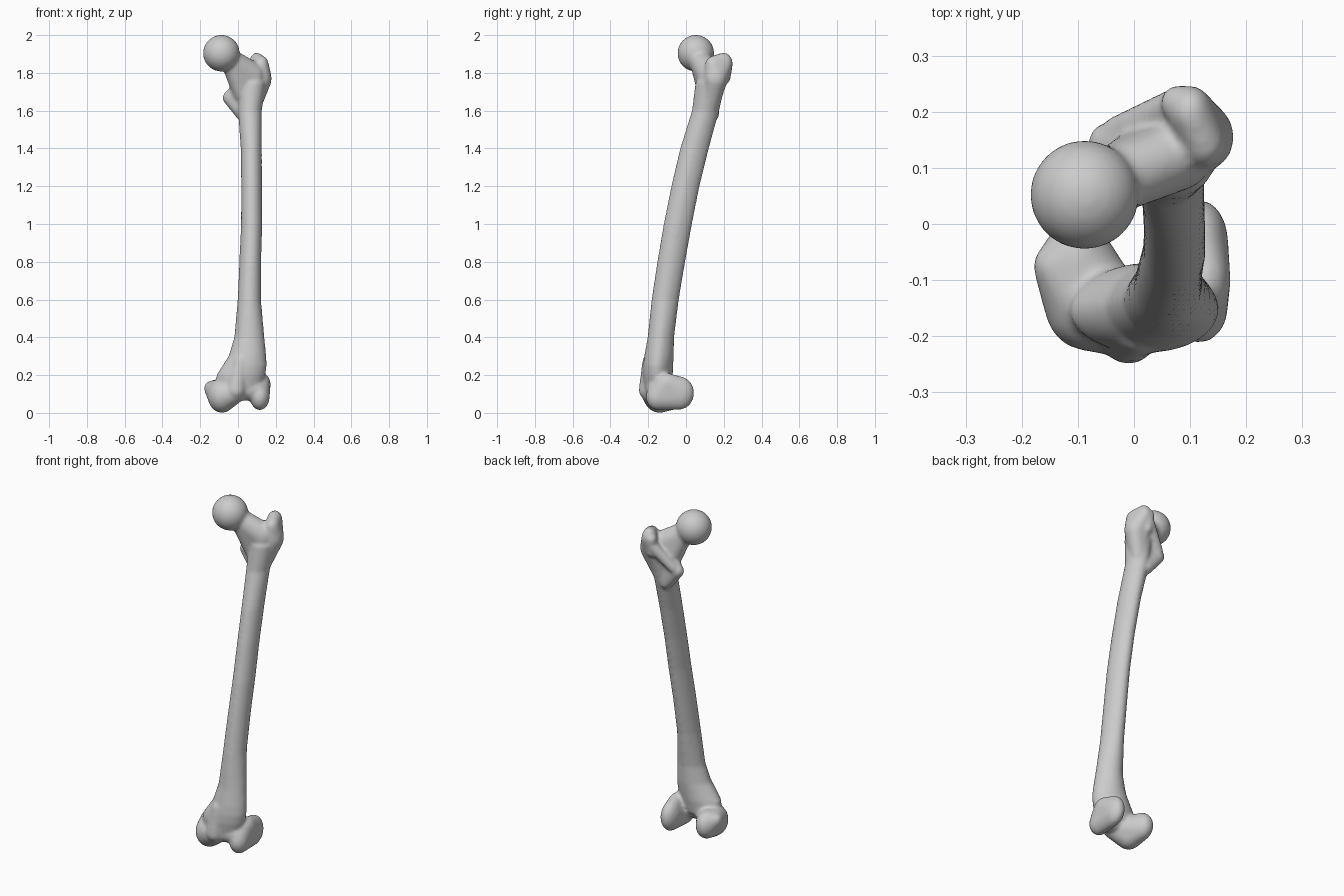
import bpy, bmesh, math
from mathutils import Matrix

cube = bpy.data.objects.get("Cube")
if cube:
    bpy.data.objects.remove(cube, do_unlink=True)

bone = bmesh.new()


def hull(*balls):
    """Closed convex skin around several (x, y, z, rx, ry, rz) ellipsoids."""
    part = bmesh.new()
    for x, y, z, rx, ry, rz in balls:
        place = Matrix.Translation((x, y, z)) @ Matrix.Diagonal((rx, ry, rz, 1))
        bmesh.ops.create_icosphere(part, subdivisions=4, radius=1, matrix=place)
    if len(balls) > 1:
        bmesh.ops.delete(part, geom=part.faces[:], context='FACES_ONLY')
        bmesh.ops.delete(part, geom=part.edges[:], context='EDGES_FACES')
        if not part.verts:
            raise RuntimeError("empty hull")
        bmesh.ops.convex_hull(part, input=part.verts[:])
        loose = [v for v in part.verts if not v.link_faces]
        bmesh.ops.delete(part, geom=loose, context='VERTS')
    merge(part)


def loft(stations, sides=32):
    """Tube through (z, x, y, rx, ry) rings, slightly pinched at the back."""
    part = bmesh.new()
    rings = []
    for z, x, y, rx, ry in stations:
        ring = []
        for i in range(sides):
            a = math.tau * i / sides
            pinch = 1 - 0.15 * max(0, math.sin(a))
            ring.append(part.verts.new((x + rx * math.cos(a) * pinch, y + ry * math.sin(a), z)))
        rings.append(ring)
    for low, high in zip(rings, rings[1:]):
        for i in range(sides):
            j = (i + 1) % sides
            part.faces.new((low[i], low[j], high[j], high[i]))
    part.faces.new(rings[0])
    part.faces.new(rings[-1])
    merge(part)


def merge(part):
    bmesh.ops.recalc_face_normals(part, faces=part.faces[:])
    mesh = bpy.data.meshes.new("part")
    part.to_mesh(mesh)
    part.free()
    bone.from_mesh(mesh)
    bpy.data.meshes.remove(mesh)


def ball(x, y, z, r):
    return (x, y, z, r, r, r)


# Bowed shaft, flaring towards the knee
loft([(0.12, 0.0, -0.15, 0.12, 0.07), (0.2, 0.015, -0.15, 0.13, 0.08),
      (0.25, 0.035, -0.148, 0.118, 0.08), (0.3, 0.05, -0.143, 0.1, 0.078),
      (0.4, 0.06, -0.133, 0.08, 0.07), (0.6, 0.06, -0.11, 0.062, 0.072),
      (0.8, 0.065, -0.078, 0.058, 0.074), (1.0, 0.072, -0.043, 0.056, 0.075),
      (1.2, 0.072, -0.003, 0.055, 0.075), (1.4, 0.07, 0.045, 0.056, 0.076),
      (1.6, 0.063, 0.104, 0.063, 0.072), (1.75, 0.075, 0.13, 0.075, 0.08)])

# Head and neck
hull(ball(-0.088, 0.052, 1.904, 0.097))
hull(ball(-0.03, 0.08, 1.86, 0.06), (0.08, 0.125, 1.78, 0.06, 0.065, 0.08),
     (0.02, 0.12, 1.7, 0.05, 0.06, 0.06))

# Greater trochanter, with the crest running down to the lesser one
hull((0.125, 0.155, 1.77, 0.053, 0.06, 0.07), (0.1, 0.2, 1.85, 0.04, 0.047, 0.058),
     (0.125, 0.145, 1.84, 0.038, 0.045, 0.05), ball(0.08, 0.13, 1.63, 0.045))
hull(ball(0.08, 0.215, 1.85, 0.033), ball(0.08, 0.205, 1.77, 0.03))
hull(ball(0.075, 0.21, 1.81, 0.033), ball(-0.03, 0.165, 1.69, 0.028))
hull(ball(-0.046, 0.145, 1.668, 0.036), ball(0.03, 0.135, 1.58, 0.04),
     ball(0.01, 0.13, 1.72, 0.04))

# Inner condyle and its side bump
hull((-0.085, -0.14, 0.09, 0.075, 0.085, 0.09), (-0.1, -0.06, 0.1, 0.058, 0.075, 0.08),
     ball(-0.01, -0.185, 0.11, 0.055), ball(-0.14, -0.075, 0.13, 0.04))

# Outer condyle
hull((0.115, -0.15, 0.085, 0.052, 0.062, 0.07), (0.118, -0.035, 0.105, 0.05, 0.078, 0.088),
     (0.13, -0.1, 0.15, 0.042, 0.07, 0.06))

# Kneecap groove: central rim and the bridge between the condyles
hull(ball(-0.01, -0.2, 0.12, 0.05), ball(0.01, -0.195, 0.27, 0.036))
hull(ball(-0.01, -0.16, 0.13, 0.065), ball(0.1, -0.15, 0.12, 0.055))

# Fuse the parts into one rounded surface
mesh = bpy.data.meshes.new("thigh_bone")
bone.to_mesh(mesh)
bone.free()
obj = bpy.data.objects.new("thigh_bone", mesh)
bpy.context.collection.objects.link(obj)

fuse = obj.modifiers.new("fuse", 'REMESH')
fuse.mode = 'VOXEL'
fuse.voxel_size = 0.009
fuse.use_smooth_shade = True
soften = obj.modifiers.new("soften", 'SMOOTH')
soften.factor = 0.5
soften.iterations = 8

# Plain grey bone colour
grey = bpy.data.materials.new("bone_grey")
grey.use_nodes = True
colour = (0.6, 0.6, 0.6, 1)
grey.diffuse_color = colour
grey.node_tree.nodes["Principled BSDF"].inputs["Base Color"].default_value = colour
mesh.materials.append(grey)
for poly in mesh.polygons:
    poly.use_smooth = True
